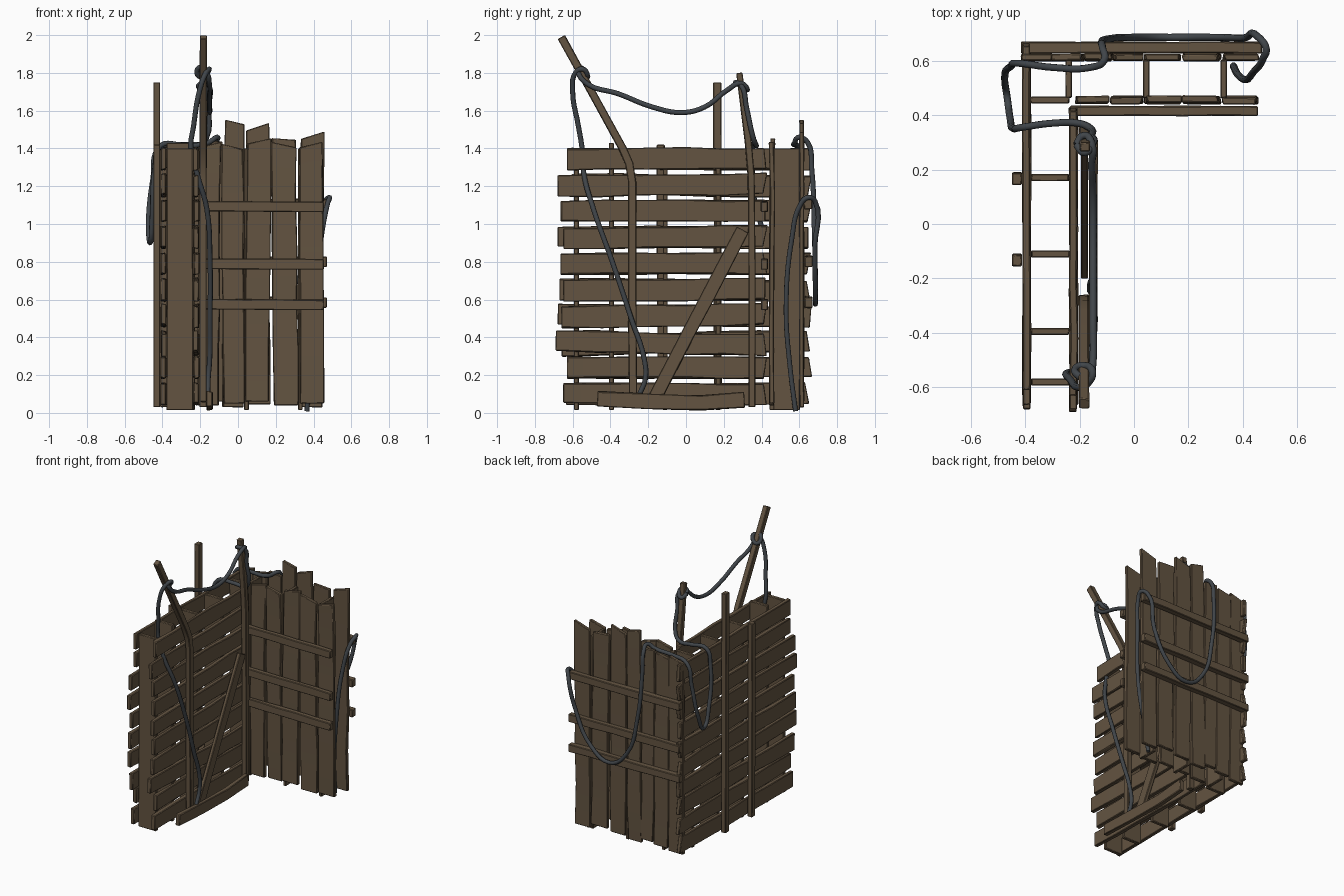
import bpy, bmesh, math, random
from mathutils import Vector

random.seed(7)


def material(name, rgb):
    m = bpy.data.materials.new(name)
    m.diffuse_color = (*rgb, 1)
    return m


WOOD = material("weathered_wood", (0.125, 0.088, 0.053))
ROPE = material("dark_rope", (0.052, 0.060, 0.068))


def timber(name, path, side, width, depth, wobble=0.0, slant=0.0, bevel=0.004):
    """Rectangular timber swept along a path; side = direction of its width."""
    pts = [Vector(p) for p in path]
    side = Vector(side).normalized()
    bm = bmesh.new()
    rings = []
    for i, p in enumerate(pts):
        t = (pts[min(i + 1, len(pts) - 1)] - pts[max(i - 1, 0)]).normalized()
        s = (side - t * side.dot(t)).normalized()
        n = t.cross(s)
        ring = []
        for a, b in ((-1, -1), (1, -1), (1, 1), (-1, 1)):
            w = width / 2 + random.uniform(-wobble, wobble)
            end = slant * a if i == len(pts) - 1 else 0
            ring.append(bm.verts.new(p + s * a * w + n * b * depth / 2 + t * end))
        rings.append(ring)
    for r0, r1 in zip(rings, rings[1:]):
        for k in range(4):
            bm.faces.new((r0[k], r0[(k + 1) % 4], r1[(k + 1) % 4], r1[k]))
    bm.faces.new(rings[0][::-1])
    bm.faces.new(rings[-1])
    bmesh.ops.recalc_face_normals(bm, faces=bm.faces)
    me = bpy.data.meshes.new(name)
    bm.to_mesh(me)
    bm.free()
    me.materials.append(WOOD)
    ob = bpy.data.objects.new(name, me)
    bpy.context.collection.objects.link(ob)
    bv = ob.modifiers.new("worn_edges", 'BEVEL')
    bv.width, bv.segments, bv.limit_method = bevel, 1, 'ANGLE'
    for o in bpy.context.selected_objects:
        o.select_set(False)
    ob.select_set(True)
    bpy.context.view_layer.objects.active = ob
    bpy.ops.object.shade_smooth_by_angle(angle=math.radians(35))
    return ob


def straight(name, a, b, side, width, depth, wobble=0.0, slant=0.0, bow=0.0, n=5):
    """Straight timber with a slight wander across its thickness."""
    a, b, s = Vector(a), Vector(b), Vector(side).normalized()
    thick = (b - a).normalized().cross(s)
    path = [a.lerp(b, i / n) + thick * random.uniform(-bow, bow) for i in range(n + 1)]
    return timber(name, path, side, width, depth, wobble, slant)


X, Y, Z = (1, 0, 0), (0, 1, 0), (0, 0, 1)

# long wall: two skins of horizontal planks
heights = [0.10, 0.24, 0.37, 0.515, 0.65, 0.79, 0.93, 1.07, 1.205, 1.345]
inner_ends = [-0.65, -0.63, -0.69, -0.66, -0.65, -0.665, -0.65, -0.66, -0.68, -0.63]
for i, (z, y0) in enumerate(zip(heights, inner_ends)):
    d = random.uniform(-0.012, 0.012)
    straight(f"inner_wall_plank_{i}", (-0.222, y0, z - d), (-0.222, 0.42, z + d),
             Z, 0.112, 0.028, 0.006, random.uniform(-0.012, 0.012), 0.004)
    straight(f"outer_wall_plank_{i}", (-0.394, random.uniform(-0.68, -0.6), z + d),
             (-0.394, random.uniform(0.64, 0.66), z - d),
             Z, 0.112, 0.028, 0.006, random.uniform(-0.012, 0.012), 0.004)

# long wall: boards standing in the gap
for i, y in enumerate((-0.58, -0.395, -0.11, 0.17, 0.455)):
    straight(f"long_wall_stud_{i}", (-0.308, y, 0.015), (-0.308, y, 1.43 if i == 1 else 1.40),
             X, 0.14, 0.026, 0.002)

# short wall: two skins of vertical planks
front = [(-0.155, 0.115, 1.42), (-0.025, 0.115, 1.41), (0.105, 0.13, 1.44),
         (0.248, 0.13, 1.42), (0.388, 0.125, 1.42)]
for i, (x, w, top) in enumerate(front):
    d = random.uniform(-0.008, 0.008)
    straight(f"short_wall_front_plank_{i}", (x - d, 0.455, 0.04 + 0.01 * (i % 3)), (x + d, 0.455, top),
             X, w, 0.026, 0.005, (-1) ** i * 0.015, 0.005)
back = [(-0.355, 0.115, 1.42), (-0.24, 0.11, 1.42), (-0.13, 0.10, 1.44), (-0.022, 0.11, 1.54),
        (0.105, 0.125, 1.515), (0.248, 0.13, 1.45), (0.39, 0.12, 1.47)]
for i, (x, w, top) in enumerate(back):
    d = random.uniform(-0.008, 0.008)
    straight(f"short_wall_back_plank_{i}", (x - d, 0.612, 0.03 + 0.015 * (i % 3)), (x + d, 0.612, top),
             X, w, 0.024, 0.005, (0.015, 0.01, -0.005, -0.012, 0.02, -0.005, 0.02)[i], 0.004)

# short wall: boards standing in the gap
for i, x in enumerate((-0.24, 0.045, 0.33)):
    straight(f"short_wall_stud_{i}", (x, 0.533, 0.015), (x, 0.533, 1.40), Y, 0.14, 0.024, 0.002)

# horizontal rails on both faces of the short wall
for i, z in enumerate((0.58, 0.795, 1.10)):
    straight(f"front_rail_{i}", (-0.235, 0.415, z - 0.005), (0.455, 0.415, z - 0.008),
             Z, 0.055, 0.036, 0.003, 0, 0.002)
    straight(f"back_rail_{i}", (-0.415, 0.648, z + 0.01), (0.47, 0.648, z + 0.005),
             Z, 0.055, 0.042, 0.003, 0, 0.002)

# posts on the outer face of the long wall
straight("outer_tall_post", (-0.43, 0.17, 0.03), (-0.43, 0.165, 1.75), Y, 0.042, 0.036, 0.002)
straight("outer_short_post", (-0.43, -0.13, 0.03), (-0.43, -0.135, 1.42), Y, 0.042, 0.036, 0.002)

# bent posts, brace and foot board on the inner face
timber("leaning_front_post", [(-0.185, -0.28, 0.06), (-0.185, -0.285, 0.6), (-0.185, -0.285, 1.22),
       (-0.185, -0.30, 1.32), (-0.185, -0.335, 1.40), (-0.185, -0.50, 1.70), (-0.183, -0.66, 1.99)],
       Y, 0.042, 0.038, 0.002)
timber("inner_back_post", [(-0.185, 0.35, 0.03), (-0.185, 0.35, 0.7), (-0.185, 0.345, 1.25),
       (-0.183, 0.33, 1.42), (-0.18, 0.282, 1.80)], Y, 0.036, 0.038, 0.002)
straight("diagonal_brace", (-0.182, -0.17, 0.07), (-0.182, 0.30, 0.97), Y, 0.072, 0.026, 0.002)
timber("foot_board", [(-0.152, -0.47, 0.075), (-0.15, -0.2, 0.06), (-0.15, 0.08, 0.055),
       (-0.148, 0.31, 0.068)], Z, 0.08, 0.032, 0.004)


# rope: one long line draped over the walls and looped round both posts
def rope(name, pts, radius=0.0135):
    cu = bpy.data.curves.new(name, 'CURVE')
    cu.dimensions = '3D'
    cu.bevel_depth, cu.bevel_resolution, cu.resolution_u = radius, 2, 5
    cu.use_fill_caps = True
    sp = cu.splines.new('BEZIER')
    sp.bezier_points.add(len(pts) - 1)
    for bp, p in zip(sp.bezier_points, pts):
        bp.co = p
        bp.handle_left_type = bp.handle_right_type = 'AUTO'
    cu.materials.append(ROPE)
    bpy.context.collection.objects.link(bpy.data.objects.new(name, cu))


rope("rope_on_short_wall", [
    (0.365, 0.58, 0.01), (0.38, 0.55, 0.25), (0.41, 0.53, 0.55), (0.44, 0.56, 0.92),
    (0.475, 0.61, 1.11), (0.485, 0.645, 1.14), (0.46, 0.683, 1.12), (0.40, 0.682, 0.88),
    (0.28, 0.685, 0.66), (0.13, 0.685, 0.575), (-0.01, 0.685, 0.68), (-0.09, 0.68, 0.95),
    (-0.12, 0.665, 1.30), (-0.115, 0.645, 1.43), (-0.11, 0.60, 1.46), (-0.16, 0.575, 1.43),
    (-0.30, 0.575, 1.42), (-0.42, 0.59, 1.40), (-0.45, 0.58, 1.25), (-0.475, 0.535, 1.0),
    (-0.465, 0.46, 0.90), (-0.455, 0.39, 1.02), (-0.44, 0.35, 1.30), (-0.41, 0.355, 1.415),
    (-0.30, 0.37, 1.42), (-0.205, 0.37, 1.42), (-0.165, 0.355, 1.46), (-0.155, 0.32, 1.62),
    (-0.152, 0.295, 1.73), (-0.18, 0.262, 1.75), (-0.212, 0.29, 1.73)])
rope("rope_between_posts", [
    (-0.212, 0.29, 1.73), (-0.185, 0.325, 1.71), (-0.154, 0.29, 1.745), (-0.155, 0.22, 1.71),
    (-0.15, 0.10, 1.62), (-0.15, -0.02, 1.59), (-0.15, -0.18, 1.62), (-0.15, -0.36, 1.69),
    (-0.152, -0.52, 1.74), (-0.165, -0.57, 1.80), (-0.20, -0.56, 1.83), (-0.215, -0.53, 1.79),
    (-0.185, -0.52, 1.78), (-0.152, -0.545, 1.82), (-0.17, -0.585, 1.80), (-0.205, -0.60, 1.70),
    (-0.235, -0.57, 1.52), (-0.25, -0.55, 1.40), (-0.215, -0.54, 1.26), (-0.165, -0.49, 1.08),
    (-0.148, -0.39, 0.80), (-0.148, -0.29, 0.50), (-0.15, -0.22, 0.28), (-0.158, -0.215, 0.18),
    (-0.16, -0.245, 0.10)])
